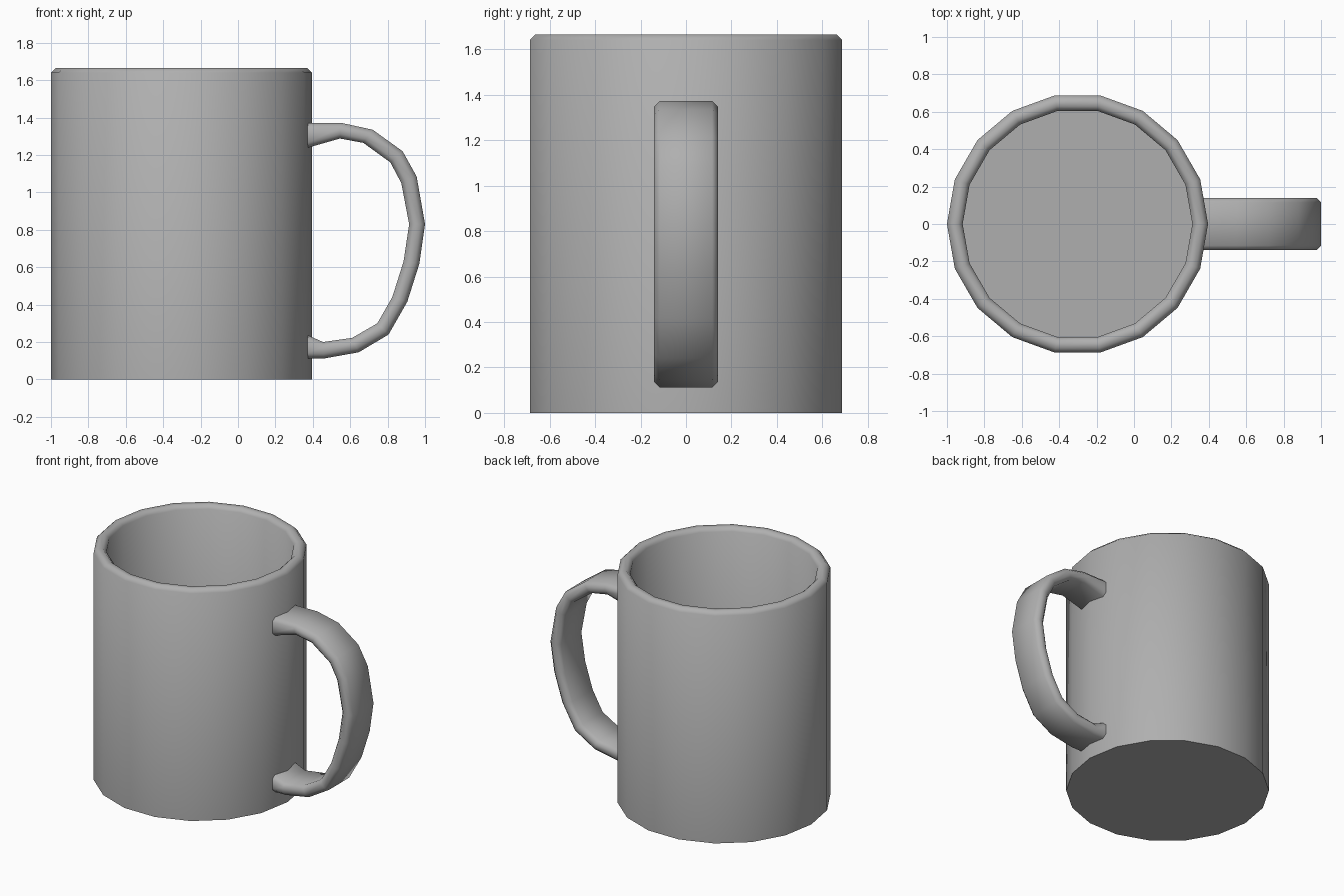
import bpy, bmesh
from math import cos, sin, pi, radians
from mathutils import Vector

if "Cube" in bpy.data.objects:
    bpy.data.objects.remove(bpy.data.objects["Cube"])

# Mid-grey glaze shared by both parts
glaze = bpy.data.materials.new("grey_glaze")
glaze.diffuse_color = (0.43, 0.43, 0.43, 1)
glaze.use_nodes = True
glaze.node_tree.nodes["Principled BSDF"].inputs["Base Color"].default_value = glaze.diffuse_color


def loft(name, rings, angle):
    """Skin a list of equal-length closed rings and cap both ends."""
    bm = bmesh.new()
    loops = [[bm.verts.new(p) for p in ring] for ring in rings]
    n = len(loops[0])
    for a, b in zip(loops, loops[1:]):
        for i in range(n):
            j = (i + 1) % n
            bm.faces.new((a[i], a[j], b[j], b[i]))
    bm.faces.new(loops[0][::-1])
    bm.faces.new(loops[-1])
    bmesh.ops.recalc_face_normals(bm, faces=bm.faces)
    mesh = bpy.data.meshes.new(name)
    bm.to_mesh(mesh)
    bm.free()
    mesh.materials.append(glaze)
    obj = bpy.data.objects.new(name, mesh)
    bpy.context.collection.objects.link(obj)
    bpy.ops.object.select_all(action='DESELECT')
    bpy.context.view_layer.objects.active = obj
    obj.select_set(True)
    bpy.ops.object.shade_smooth_by_angle(angle=radians(angle))
    return obj


# Cup: 18-sided hollow cylinder with a bevelled rim (radius, height)
SIDES, CX = 18, -0.302
profile = [(0.698, 0), (0.698, 1.64), (0.673, 1.665),
           (0.639, 1.665), (0.614, 1.64), (0.614, 0.08)]
loft("cup", [[(CX + r * cos(2 * pi * i / SIDES), r * sin(2 * pi * i / SIDES), z)
              for i in range(SIDES)] for r, z in profile], 50)

# Handle: chamfered strap swept along outer / inner outlines (x, z)
outer = [(0.36, 1.37), (0.55, 1.372), (0.72, 1.335), (0.88, 1.22), (0.955, 1.085),
         (1.0, 0.83), (0.97, 0.62), (0.905, 0.415), (0.805, 0.24), (0.645, 0.145),
         (0.46, 0.112), (0.36, 0.112)]
inner = [(0.36, 1.235), (0.545, 1.288), (0.67, 1.265), (0.815, 1.16), (0.873, 1.05),
         (0.915, 0.83), (0.885, 0.63), (0.825, 0.44), (0.745, 0.3), (0.61, 0.222),
         (0.455, 0.2), (0.36, 0.242)]
W, C = 0.14, 0.025
sections = []
for o, i in zip(outer, inner):
    o, i = Vector((o[0], 0, o[1])), Vector((i[0], 0, i[1]))
    step = (i - o).normalized() * C
    half = [(o, W - C), (o + step, W), (i - step, W), (i, W - C)]
    sections.append([p + Vector((0, y, 0)) for p, y in half] +
                    [p - Vector((0, y, 0)) for p, y in reversed(half)])
loft("handle", sections, 50)
